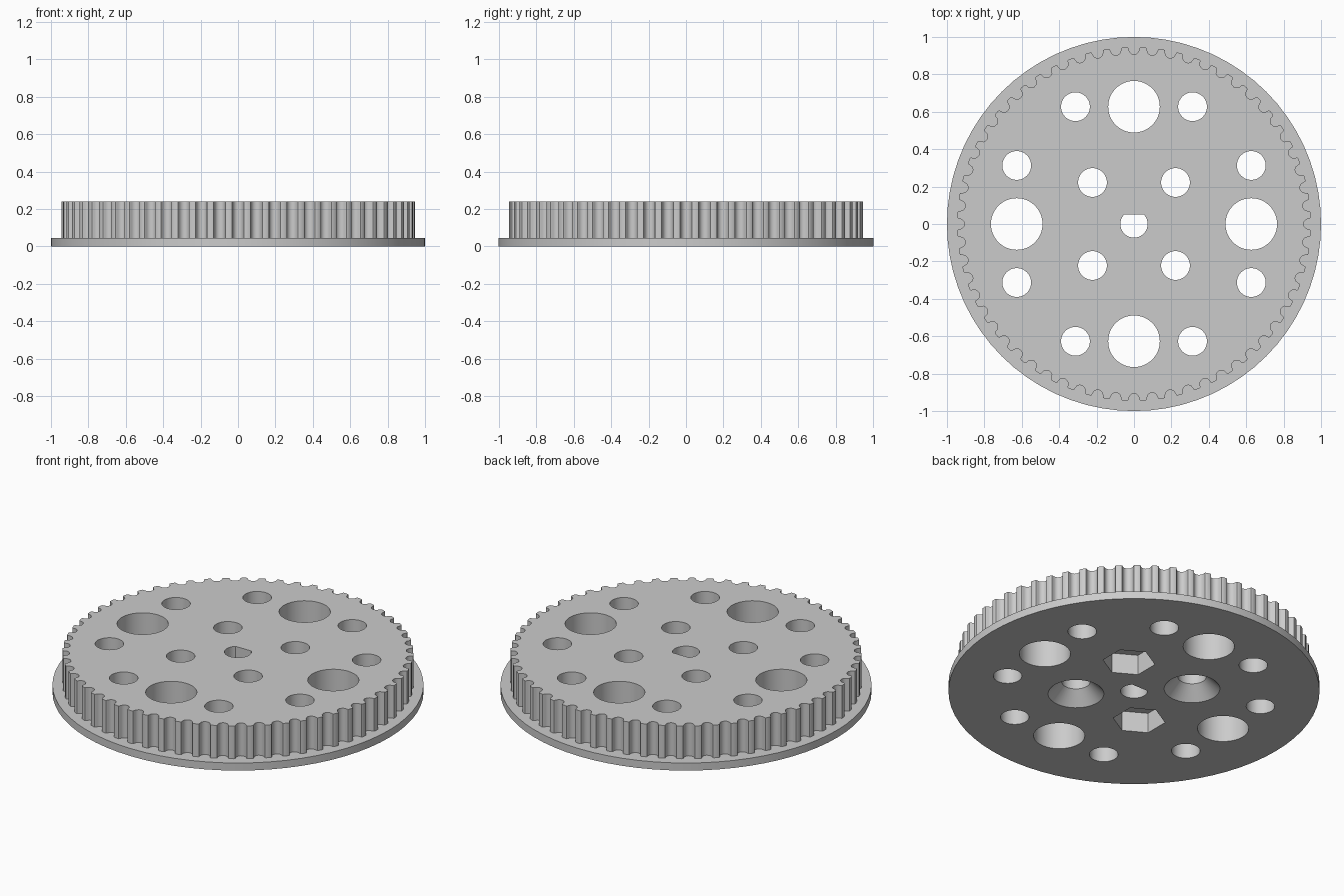
import bpy, bmesh, math
from mathutils import Vector

cube = bpy.data.objects.get("Cube")
if cube:
    bpy.data.objects.remove(cube, do_unlink=True)

TEETH = 60
HEIGHT, FLANGE = 0.24, 0.045
TOOTH_R = 0.945

grey = bpy.data.materials.new("plain grey")
grey.use_nodes = True
grey.diffuse_color = (0.6, 0.6, 0.6, 1)
grey.node_tree.nodes["Principled BSDF"].inputs["Base Color"].default_value = (0.6, 0.6, 0.6, 1)


def loft(name, rings):
    """Closed solid through stacked outlines, each given as (points, z)."""
    bm = bmesh.new()
    loops = [[bm.verts.new((x, y, z)) for x, y in pts] for pts, z in rings]
    n = len(loops[0])
    for low, high in zip(loops, loops[1:]):
        for i in range(n):
            j = (i + 1) % n
            bm.faces.new((low[i], low[j], high[j], high[i]))
    bm.faces.new(loops[0][::-1])
    bm.faces.new(loops[-1])
    mesh = bpy.data.meshes.new(name)
    bm.to_mesh(mesh)
    bm.free()
    obj = bpy.data.objects.new(name, mesh)
    bpy.context.collection.objects.link(obj)
    mesh.materials.append(grey)
    return obj


def circle(r, n=48, centre=(0, 0), turn=0.0):
    return [(centre[0] + r * math.cos(turn + math.tau * i / n),
             centre[1] + r * math.sin(turn + math.tau * i / n)) for i in range(n)]


def toothed_outline():
    # Half of one rounded belt groove: (half width, depth)
    half = [(0.037, 0), (0.032, 0.002), (0.0295, 0.007), (0.027, 0.017),
            (0.0225, 0.027), (0.0125, 0.035)]
    groove = [(-w, d) for w, d in half] + [(0, 0.038)] + [(w, d) for w, d in half[::-1]]
    pts = []
    for t in range(TEETH):
        a = math.tau * t / TEETH
        out, side = Vector((math.cos(a), math.sin(a))), Vector((-math.sin(a), math.cos(a)))
        pts += [tuple(out * (TOOTH_R - d) + side * w) for w, d in groove]
    return pts


# Toothed drum on a flange
pulley = loft("toothed_pulley", [(circle(1, 72), 0), (circle(1, 72), FLANGE)])
rim = toothed_outline()
drum = loft("toothed_drum", [(rim, FLANGE / 2), (rim, HEIGHT)])
operations = [(drum, "UNION")]


def cut(name, *rings):
    operations.append((loft(name, rings), "DIFFERENCE"))


def cut_hole(name, r, centre):
    ring = circle(r, 48, centre)
    cut(name, (ring, -0.1), (ring, 0.4))


# Large and small through holes, repeated on all four sides
FAR, NEAR, BORE = 0.627, 0.313, 0.077
for k in range(4):
    c, s = round(math.cos(k * math.pi / 2)), round(math.sin(k * math.pi / 2))
    cut_hole("large_hole_cutter", 0.138, (FAR * c, FAR * s))
    for side in (-NEAR, NEAR):
        cut_hole("small_hole_cutter", BORE, (FAR * c - side * s, FAR * s + side * c))

# Inner screw holes: countersunk on one diagonal, nut pockets on the other
IN = 0.222
for s in (-1, 1):
    sunk = (-IN * s, IN * s)
    cut("countersink_cutter", (circle(0.17, 48, sunk), -0.02),
        (circle(BORE, 48, sunk), 0.075), (circle(BORE, 48, sunk), 0.4))
    pocket = (IN * s, IN * s)
    cut_hole("nut_screw_cutter", BORE, pocket)
    hexagon = circle(0.142, 6, pocket, math.pi / 6)
    cut("nut_pocket_cutter", (hexagon, -0.1), (hexagon, 0.12))

# D-shaped shaft hole with its flat towards the back
shaft = [(x, min(y, 0.05)) for x, y in circle(0.073, 48)]
shaft = [p for p in shaft if p[1] < 0.05 or abs(p[0]) > 0.045]
cut("shaft_cutter", (shaft, -0.1), (shaft, 0.4))

# Apply the solid operations, then remove the helpers
for helper, kind in operations:
    helper.hide_render = True
    mod = pulley.modifiers.new(helper.name, "BOOLEAN")
    mod.operation, mod.solver, mod.object = kind, "EXACT", helper
depsgraph = bpy.context.evaluated_depsgraph_get()
result = bpy.data.meshes.new_from_object(pulley.evaluated_get(depsgraph))
pulley.modifiers.clear()
pulley.data = result
for helper, kind in operations:
    bpy.data.objects.remove(helper, do_unlink=True)
result.materials.clear()
result.materials.append(grey)
for face in result.polygons:
    face.material_index = 0

bpy.ops.object.select_all(action="DESELECT")
pulley.select_set(True)
bpy.context.view_layer.objects.active = pulley
bpy.ops.object.shade_smooth_by_angle(angle=math.radians(30))
